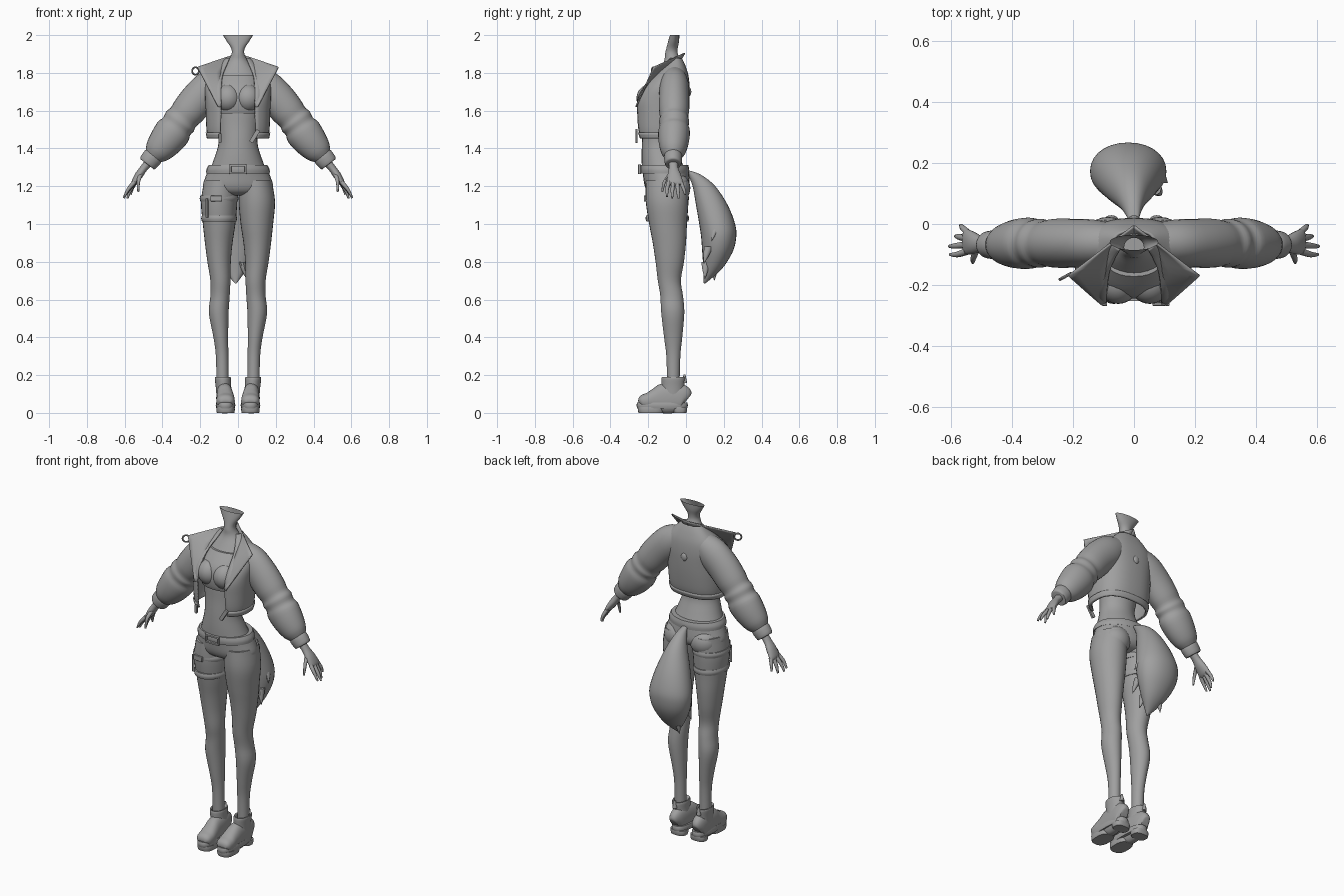
import bpy, bmesh, math
from mathutils import Vector

grey = bpy.data.materials.new("plain grey")
grey.diffuse_color = (0.35, 0.35, 0.35, 1)


def finish(name, bm, mirror=False, thick=0, angle=40):
    bmesh.ops.recalc_face_normals(bm, faces=bm.faces)
    me = bpy.data.meshes.new(name)
    bm.to_mesh(me)
    bm.free()
    me.materials.append(grey)
    ob = bpy.data.objects.new(name, me)
    bpy.context.collection.objects.link(ob)
    if thick:
        m = ob.modifiers.new("thickness", 'SOLIDIFY')
        m.thickness, m.offset = thick, 0
    if mirror:
        ob.modifiers.new("mirror", 'MIRROR').use_clip = True
    bpy.ops.object.select_all(action='DESELECT')
    bpy.context.view_layer.objects.active = ob
    ob.select_set(True)
    bpy.ops.object.shade_smooth_by_angle(angle=math.radians(angle))
    return ob


def spline(rows, n):
    """Smooth curve through tuples of any length."""
    out = []
    for i in range(len(rows) - 1):
        a, b, c, d = (rows[max(i - 1, 0)], rows[i], rows[i + 1], rows[min(i + 2, len(rows) - 1)])
        for k in range(n):
            t = k / n
            out.append(tuple(0.5 * (2 * q + (r - p) * t + (2 * p - 5 * q + 4 * r - s) * t * t
                                    + (3 * q - p - 3 * r + s) * t ** 3)
                             for p, q, r, s in zip(a, b, c, d)))
    return out + [tuple(rows[-1])]


def power(v, e):
    return math.copysign(abs(v) ** e, v)


def bridge(bm, rings, closed=True):
    for a, b in zip(rings, rings[1:]):
        for i in range(len(a) - (0 if closed else 1)):
            j = (i + 1) % len(a)
            bm.faces.new((a[i], a[j], b[j], b[i]))


def loft(name, rows, side=None, mirror=False, e=1, seg=28, n=4, caps=(True, True)):
    """Rows are (x, y, z, r1, r2). With a side axis the rings follow the path, else they lie flat."""
    rows = spline(rows, n)
    bm, rings = bmesh.new(), []
    for i, (x, y, z, r1, r2) in enumerate(rows):
        u, v = Vector((1, 0, 0)), Vector((0, 1, 0))
        if side:
            t = Vector(rows[min(i + 1, len(rows) - 1)][:3]) - Vector(rows[max(i - 1, 0)][:3])
            v = Vector(side)
            u = t.cross(v).normalized()
        ring = []
        for k in range(seg):
            a = math.tau * k / seg
            ring.append(bm.verts.new(Vector((x, y, z)) + u * r1 * power(math.cos(a), e)
                                     + v * r2 * power(math.sin(a), e)))
        rings.append(ring)
    bridge(bm, rings)
    for flag, ring in zip(caps, (rings[0], rings[-1])):
        if flag:
            bm.faces.new(ring)
    return finish(name, bm, mirror)


def box(name, loc, size, rot=(0, 0, 0), bevel=0.004):
    bm = bmesh.new()
    bmesh.ops.create_cube(bm, size=1)
    ob = finish(name, bm)
    ob.location, ob.scale, ob.rotation_euler = loc, size, rot
    ob.modifiers.new("bevel", 'BEVEL').width = bevel / max(size)
    return ob


def ball(name, loc, radius, mirror=False):
    bm = bmesh.new()
    bmesh.ops.create_uvsphere(bm, u_segments=24, v_segments=16, radius=1)
    for v in bm.verts:
        v.co = Vector(loc) + Vector([c * r for c, r in zip(v.co, radius)])
    return finish(name, bm, mirror)


Y, X = (0, 1, 0), (1, 0, 0)

# Torso with flared open neck
loft("torso", [(0, -.115, 1.27, .155, .117), (0, -.133, 1.35, .125, .102), (0, -.145, 1.43, .103, .088),
               (0, -.135, 1.52, .11, .092), (0, -.125, 1.6, .122, .1), (0, -.118, 1.7, .128, .1),
               (0, -.088, 1.8, .1, .065), (0, -.072, 1.86, .055, .045), (0, -.077, 1.90, .034, .034),
               (0, -.074, 1.93, .036, .03), (0, -.066, 1.965, .058, .029), (0, -.06, 2.0, .08, .025)],
     caps=(True, False))
# Cropped top
loft("top", [(0, -.128, 1.585, .126, .105), (0, -.128, 1.61, .132, .112), (0, -.126, 1.66, .135, .118),
             (0, -.12, 1.72, .128, .11), (0, -.1, 1.79, .1, .072)], e=.9)
ball("bust", (.052, -.188, 1.665), (.07, .074, .075), True)

# Trousers
loft("hips", [(0, -.113, 1.31, .148, .122), (0, -.106, 1.26, .168, .122), (0, -.1, 1.2, .186, .118),
              (0, -.1, 1.165, .16, .095), (0, -.1, 1.15, .09, .05)])
loft("leg", [(.093, -.1, 1.23, .085, .113), (.1, -.1, 1.12, .096, .113), (.1, -.095, 1.0, .086, .1),
             (.102, -.088, .9, .073, .088), (.1, -.086, .8, .062, .075), (.093, -.088, .7, .053, .061),
             (.095, -.076, .62, .051, .06), (.102, -.07, .53, .052, .061), (.091, -.068, .4, .039, .048),
             (.084, -.067, .3, .033, .037), (.082, -.067, .15, .032, .033)], mirror=True)
ball("seat", (.085, -.05, 1.19), (.082, .073, .08), True)

# Belt, buckle and thigh straps
loft("belt", [(0, -.112, 1.268, .168, .128), (0, -.113, 1.29, .167, .13), (0, -.114, 1.312, .155, .126)], n=3)
for z, h in ((1.31, .007), (1.27, .007)):
    box("buckle_bar", (0, -.246, z), (.09, .014, h + .003))
for x in (-.04, .04):
    box("buckle_side", (x, -.246, 1.29), (.01, .014, .045))
for z in (1.135, 1.03):
    w = .099 if z > 1.1 else .091
    loft("thigh_strap", [(-.1, -.099, z - .016, w, .111), (-.1, -.099, z, w + .004, .115),
                         (-.1, -.099, z + .016, w, .112)], n=3)
box("strap_clip", (-.115, -.212, 1.135), (.06, .018, .03), (0, 0, -.1))
box("strap_link", (-.165, -.19, 1.085), (.012, .012, .1), (0, 0, -.7))

# Shoes
loft("shoe_upper", [(.066, -.25, .055, .008, .025), (.066, -.235, .06, .033, .043), (.066, -.2, .062, .046, .049),
                    (.067, -.16, .068, .064, .047), (.07, -.12, .075, .08, .045), (.072, -.06, .08, .08, .043),
                    (.074, -.015, .075, .07, .037), (.075, .002, .065, .04, .022)], X, True, e=.85)
loft("shoe_shaft", [(.072, -.07, .09, .042, .062), (.077, -.069, .14, .041, .06), (.08, -.068, .185, .043, .062),
                    (.08, -.068, .186, .034, .05), (.081, -.068, .16, .032, .04)], mirror=True)
loft("sole", [(.066, -.126, .024, .049, .132), (.066, -.126, .04, .052, .136), (.066, -.126, .056, .049, .132)],
     mirror=True, e=.75, n=2)
for part, y, ry in (("front_tread", -.185, .07), ("heel_tread", -.032, .038)):
    loft(part, [(.066, y, 0, .046, ry - .004), (.066, y, .015, .049, ry), (.066, y, .03, .048, ry)],
         mirror=True, e=.75, n=2)
bm = bmesh.new()
bmesh.ops.create_cone(bm, cap_ends=True, segments=12, radius1=.014, radius2=.005, depth=.045)
for v in bm.verts:
    v.co += Vector((.08, -.008, .18))
finish("heel_tab", bm, True)

# Tail with loose tufts
loft("tail", [(0, .0, 1.285, .012, .012), (-.003, .045, 1.26, .025, .035), (-.008, .095, 1.2, .05, .06),
              (-.014, .137, 1.1, .088, .084), (-.018, .165, 1.0, .117, .095), (-.019, .173, .93, .125, .093),
              (-.019, .166, .85, .108, .08), (-.016, .14, .76, .062, .048), (-.012, .098, .685, .004, .004)], e=.95)
for x, y, z, dx, dy in ((-.085, .12, .87, -.02, -.02), (.07, .12, .88, .02, -.025), (.02, .105, .8, .025, -.005),
                        (-.05, .15, .79, -.01, .0), (.075, .165, 1.0, .035, -.03)):
    loft("tail_tuft", [(x, y, z, .02, .025), (x + dx * .5, y + dy * .5, z - .045, .014, .016),
                       (x + dx, y + dy, z - .09, .001, .001)], seg=10)

# Jacket body, open down the front: z, half width, front y, back y, half opening
rows = spline([(1.455, .155, -.25, -.015, .093), (1.5, .163, -.262, 0, .092), (1.58, .167, -.267, .01, .09),
               (1.66, .17, -.265, .015, .09), (1.73, .172, -.225, .015, .088), (1.79, .15, -.165, .008, .08),
               (1.84, .1, -.115, -.008, .06), (1.875, .062, -.09, -.025, .045)], 4)
bm, rings = bmesh.new(), []
for z, rx, f, b, gap in rows:
    t0 = math.asin((gap / rx) ** (1 / .8))
    ring = []
    for k in range(37):
        t = t0 + (math.tau - 2 * t0) * k / 36
        ring.append(bm.verts.new((rx * power(math.sin(t), .8),
                                  (f + b) / 2 - (b - f) / 2 * power(math.cos(t), .8), z)))
    rings.append(ring)
bridge(bm, rings, False)
# Thicker hem band follows the lowest rings
hem = bmesh.new()
hem_rings = [[hem.verts.new((v.co.x * 1.02, (v.co.y + .125) * 1.02 - .125, v.co.z)) for v in r] for r in rings[:4]]
bridge(hem, hem_rings, False)
finish("jacket_body", bm, thick=.008)
finish("jacket_hem", hem, thick=.014)

# Wide pointed collar
inner = spline([(0, -.03, 1.865), (.055, -.06, 1.86), (.083, -.15, 1.79), (.086, -.215, 1.715), (.09, -.26, 1.62)], 4)
corners = [Vector(p) for p in ((0, -.006, 1.905), (.215, -.17, 1.83), (.105, -.266, 1.62))]
outer = [corners[0].lerp(corners[1], i / 8) for i in range(8)] + [corners[1].lerp(corners[2], i / 8) for i in range(9)]
bm = bmesh.new()
rings = [[bm.verts.new(Vector(a).lerp(b, k / 4)) for k in range(5)] for a, b in zip(inner, outer)]
bridge(bm, rings, False)
finish("collar", bm, True, .007)

# Puffy sleeves with a crease and cuff
loft("sleeve", [(.06, -.062, 1.78, .065, .06), (.13, -.062, 1.735, .092, .076), (.2, -.063, 1.672, .094, .08),
                (.26, -.063, 1.602, .09, .08), (.29, -.063, 1.565, .083, .074), (.307, -.063, 1.543, .09, .08),
                (.325, -.063, 1.517, .085, .077), (.345, -.063, 1.487, .096, .084), (.385, -.065, 1.435, .089, .08),
                (.425, -.067, 1.387, .073, .066), (.447, -.068, 1.36, .052, .047)], Y, True, n=3)
loft("cuff", [(.44, -.068, 1.368, .048, .043), (.452, -.068, 1.354, .054, .048), (.478, -.068, 1.322, .05, .044),
              (.482, -.068, 1.317, .04, .036)], Y, True, n=3)

# Hands
loft("palm", [(.465, -.068, 1.335, .024, .025), (.498, -.066, 1.296, .02, .025), (.525, -.062, 1.258, .021, .036),
              (.548, -.058, 1.222, .016, .042), (.556, -.057, 1.208, .009, .037)], Y, True, seg=20)
for name, pts in (("index_finger", ((.548, -.09, 1.222), (.58, -.1, 1.185), (.602, -.1, 1.145))),
                  ("middle_finger", ((.553, -.068, 1.216), (.585, -.072, 1.175), (.605, -.073, 1.137))),
                  ("ring_finger", ((.55, -.047, 1.216), (.575, -.042, 1.17), (.585, -.04, 1.135))),
                  ("little_finger", ((.545, -.028, 1.222), (.562, -.012, 1.185), (.568, -.004, 1.155))),
                  ("thumb", ((.515, -.082, 1.265), (.527, -.113, 1.225), (.528, -.126, 1.17)))):
    loft(name, [(*p, r, r) for p, r in zip(pts, (.012, .0095, .005))], Y, True, seg=10)

# Collar ring, zip pull and back stud
bpy.ops.mesh.primitive_torus_add(location=(-.225, -.172, 1.81), rotation=(math.pi / 2, 0, .5),
                                 major_radius=.02, minor_radius=.005, major_segments=20, minor_segments=8)
ring = bpy.context.object
ring.name = "collar_ring"
ring.data.materials.append(grey)
bpy.ops.object.shade_smooth_by_angle()
box("zip_strap", (.088, -.262, 1.465), (.022, .012, .075), (0, .55, 0))
box("zip_pull", (-.095, -.262, 1.455), (.014, .012, .05))
ball("back_stud", (0, .016, 1.7), (.02, .012, .024))
